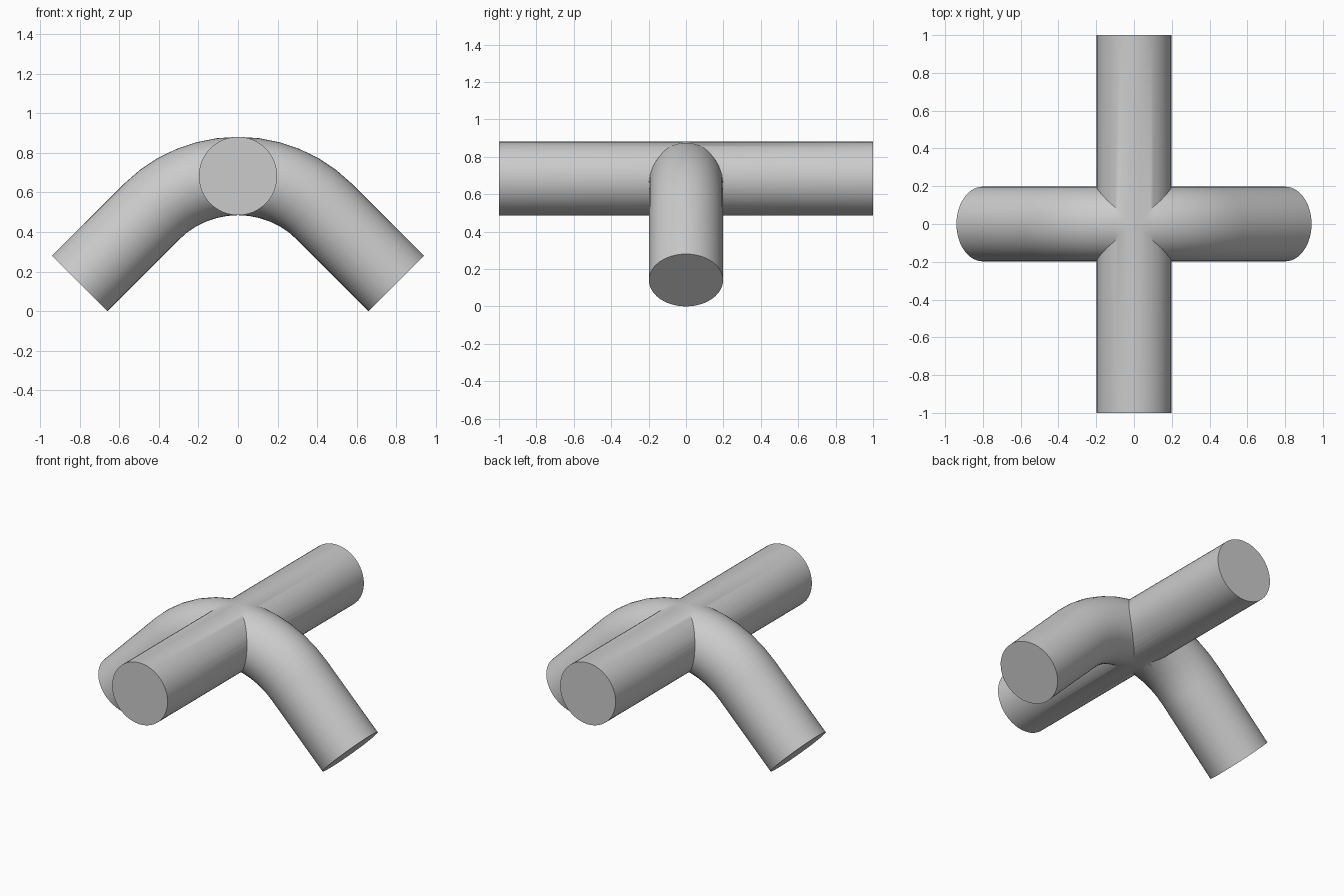
import bpy, bmesh
from math import sin, cos, pi, radians
from mathutils import Vector

if "Cube" in bpy.data.objects:
    bpy.data.objects.remove(bpy.data.objects["Cube"])

R = 0.198        # pipe radius
ZC = 0.683       # height of the pipe crossing
BEND = 0.62      # bend radius of the curved pipe
SIDES = 48


def pipe(name, path, side):
    """Sweep a capped circle along a planar path; side is the plane normal."""
    bm = bmesh.new()
    rings = []
    for p, tangent in path:
        n = tangent.cross(side).normalized()
        rings.append([bm.verts.new(p + R * (cos(a) * side + sin(a) * n))
                      for a in (2 * pi * i / SIDES for i in range(SIDES))])
    for a, b in zip(rings, rings[1:]):
        for i in range(SIDES):
            j = (i + 1) % SIDES
            bm.faces.new((a[i], a[j], b[j], b[i]))
    bm.faces.new(rings[0])
    bm.faces.new(rings[-1])
    bmesh.ops.recalc_face_normals(bm, faces=bm.faces)
    mesh = bpy.data.meshes.new(name)
    bm.to_mesh(mesh)
    bm.free()
    ob = bpy.data.objects.new(name, mesh)
    bpy.context.collection.objects.link(ob)
    return ob


# Straight pipe, front to back
Y = Vector((0, 1, 0))
straight = pipe("pipe_cross", [(Vector((0, y, ZC)), Y) for y in (-1, 1)],
                Vector((1, 0, 0)))

# Arched pipe, left to right, with straight legs sloping down at 45 degrees
path = [(Vector((-0.80, 0, 0.14)), Vector((1, 0, 1)))]
for k in range(-6, 7):
    a = radians(45 * k / 6)
    path.append((Vector((BEND * sin(a), 0, ZC - BEND + BEND * cos(a))),
                 Vector((cos(a), 0, -sin(a)))))
path.append((Vector((0.80, 0, 0.14)), Vector((1, 0, -1))))
arch = pipe("arched_pipe", path, Y)

# Join both into one solid fitting
mod = straight.modifiers.new("union", 'BOOLEAN')
mod.operation = 'UNION'
mod.solver = 'EXACT'
mod.object = arch
bpy.context.view_layer.objects.active = straight
straight.select_set(True)
bpy.ops.object.modifier_apply(modifier=mod.name)
bpy.data.objects.remove(arch)
bpy.ops.object.shade_smooth_by_angle(angle=radians(30))
